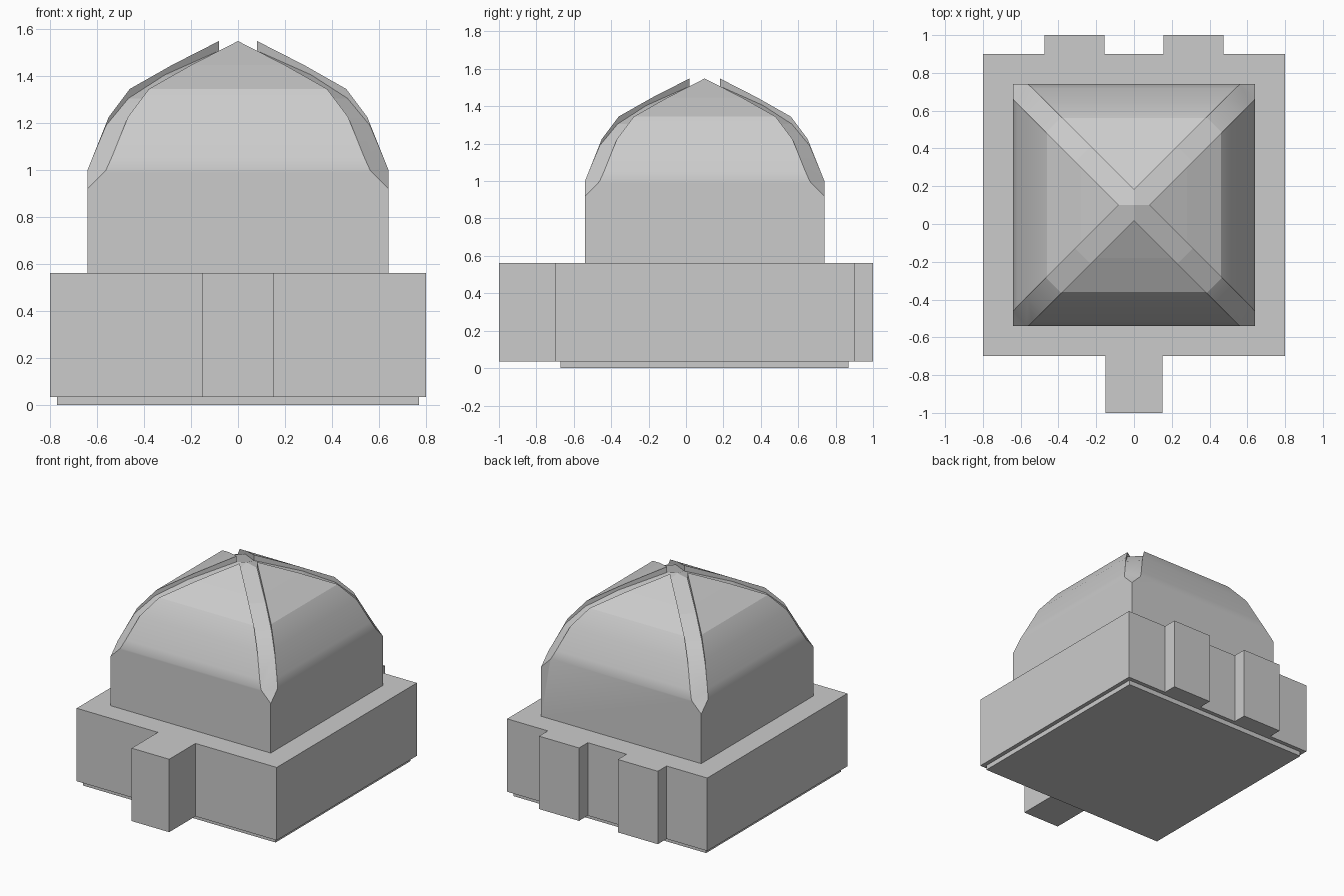
import bpy, bmesh, math
from mathutils import Matrix

if "Cube" in bpy.data.objects:
    bpy.data.objects.remove(bpy.data.objects["Cube"], do_unlink=True)

GREY = (0.6, 0.6, 0.6, 1)
stone = bpy.data.materials.new("stone_grey")
stone.use_nodes = True
stone.diffuse_color = GREY
stone.node_tree.nodes["Principled BSDF"].inputs["Base Color"].default_value = GREY

CENTRE_Y = 0.1


def finish(bm, name):
    bmesh.ops.recalc_face_normals(bm, faces=bm.faces)
    mesh = bpy.data.meshes.new(name)
    bm.to_mesh(mesh)
    bm.free()
    mesh.materials.append(stone)
    obj = bpy.data.objects.new(name, mesh)
    bpy.context.collection.objects.link(obj)
    return obj


def prism(points, direction):
    """Extrude a closed outline of 3D points along a direction."""
    bm = bmesh.new()
    face = bm.faces.new([bm.verts.new(p) for p in points])
    top = bmesh.ops.extrude_face_region(bm, geom=[face])["geom"]
    verts = [v for v in top if isinstance(v, bmesh.types.BMVert)]
    bmesh.ops.translate(bm, verts=verts, vec=direction)
    return bm


# Thin footing under the base
foot = [(-.77, -.67, 0), (.77, -.67, 0), (.77, .87, 0), (-.77, .87, 0)]
finish(prism(foot, (0, 0, .035)), "footing")

# Base block: half outline mirrored, with one front and two rear buttresses
half = [(.15, -1), (.15, -.7), (.8, -.7), (.8, .9), (.475, .9),
        (.475, 1), (.155, 1), (.155, .9)]
outline = half + [(-x, y) for x, y in reversed(half)]
finish(prism([(x, y, .035) for x, y in outline], (0, 0, .527)), "base_block")

# Square dome built as stacked rings
profile = [(.64, .56), (.64, 1.0), (.55, 1.225), (.46, 1.345), (.28, 1.447)]
bm = bmesh.new()
rings = [[bm.verts.new((sx * r, sy * r + CENTRE_Y, z))
          for sx, sy in ((-1, -1), (1, -1), (1, 1), (-1, 1))] for r, z in profile]
apex = bm.verts.new((0, CENTRE_Y, 1.59))
bm.faces.new(rings[0])
for i in range(4):
    j = (i + 1) % 4
    for low, high in zip(rings, rings[1:]):
        bm.faces.new((low[i], low[j], high[j], high[i]))
    bm.faces.new((rings[-1][i], rings[-1][j], apex))
dome = finish(bm, "dome")

# Diagonal grooves with sloping floors cut across the corners
floor = [(.68, .83), (.64, .92), (.605, .99), (.52, 1.19), (.425, 1.305), (.27, 1.405)]
root2 = math.sqrt(2)
line = [(t * root2, z) for t, z in floor]
section = [(-d, z) for d, z in line] + [(0, 1.525)] + [(d, z) for d, z in reversed(line)]
section += [(line[0][0], 1.8), (-line[0][0], 1.8)]
width = .115
for angle in (45, 135):
    bm = prism([(d, -width / 2, z) for d, z in section], (0, width, 0))
    bm.transform(Matrix.Translation((0, CENTRE_Y, 0))
                 @ Matrix.Rotation(math.radians(angle), 4, "Z"))
    cutter = finish(bm, "groove_cutter")
    cutter.hide_render = True
    bpy.context.view_layer.objects.active = dome
    cut = dome.modifiers.new("groove", "BOOLEAN")
    cut.operation = "DIFFERENCE"
    cut.solver = "EXACT"
    cut.object = cutter
    bpy.ops.object.modifier_apply(modifier=cut.name)
    bpy.data.objects.remove(cutter, do_unlink=True)

# Soft lower curve, crisp facets on the upper dome
bpy.ops.object.select_all(action="DESELECT")
dome.select_set(True)
bpy.context.view_layer.objects.active = dome
bpy.ops.object.shade_smooth_by_angle(angle=math.radians(25))
for face in dome.data.polygons:
    face.use_smooth = face.center.z < 1.34
